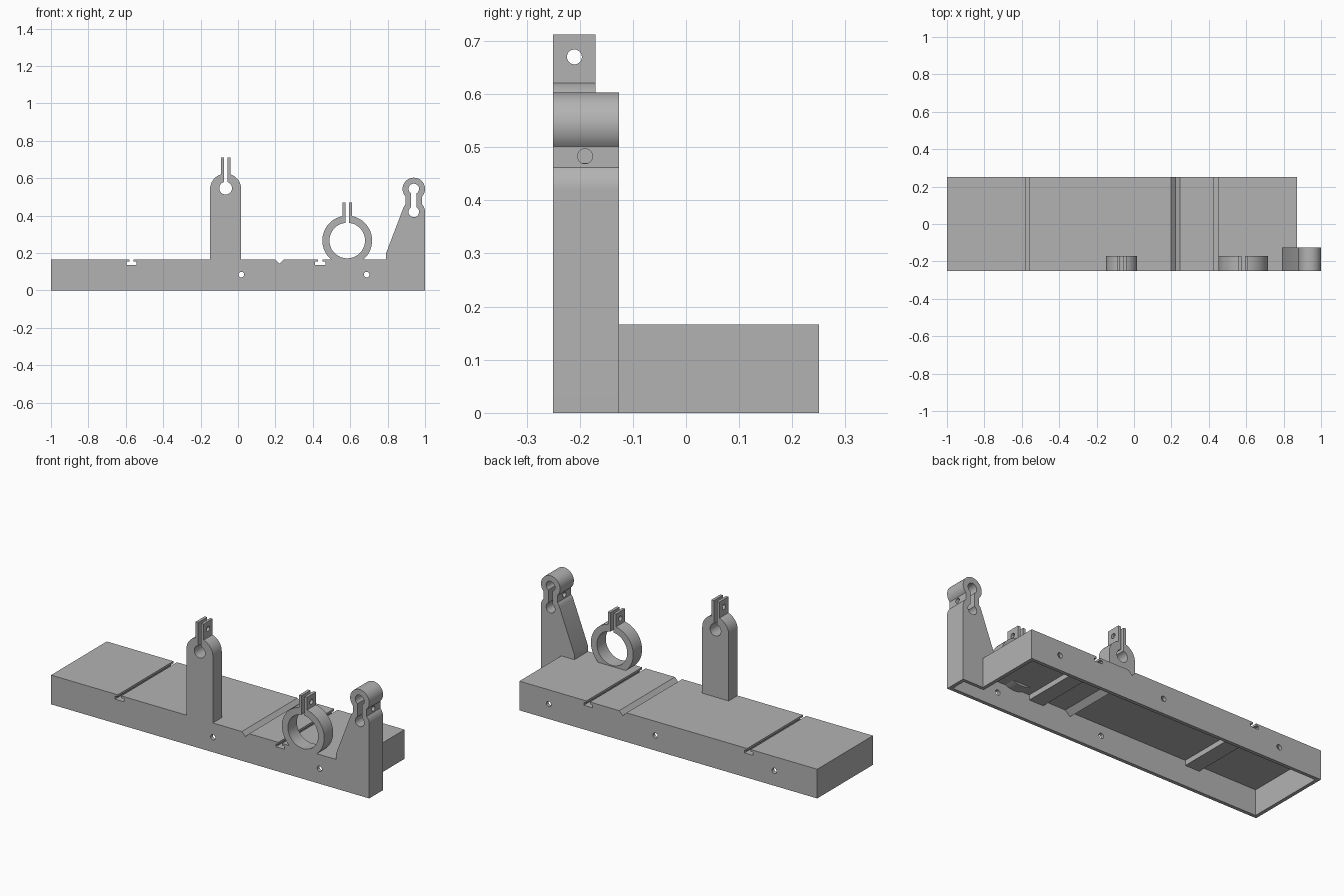
import bpy, bmesh
from math import sin, cos, asin, radians, degrees

if "Cube" in bpy.data.objects:
    bpy.data.objects.remove(bpy.data.objects["Cube"])

grey = bpy.data.materials.new("plain_grey")
grey.use_nodes = True
colour = (0.45, 0.45, 0.45, 1)
grey.diffuse_color = colour
grey.node_tree.nodes["Principled BSDF"].inputs["Base Color"].default_value = colour

FRONT, BACK, WALL = -0.25, 0.25, 0.02
TOP = 0.166


def arc(cx, cz, r, start, end, steps=40):
    """Points on an arc in the xz plane, angles in degrees."""
    angles = [radians(start + (end - start) * i / steps) for i in range(steps + 1)]
    return [(cx + r * cos(a), cz + r * sin(a)) for a in angles]


def extrude(name, points, low, high, axis="y"):
    """Extrude a closed profile along y (points are x, z) or x (points are y, z)."""
    place = (lambda p, d: (p[0], d, p[1])) if axis == "y" else (lambda p, d: (d, p[0], p[1]))
    bm = bmesh.new()
    near = [bm.verts.new(place(p, low)) for p in points]
    far = [bm.verts.new(place(p, high)) for p in points]
    bm.faces.new(near)
    bm.faces.new(far[::-1])
    n = len(points)
    for i in range(n):
        j = (i + 1) % n
        bm.faces.new((near[j], near[i], far[i], far[j]))
    bmesh.ops.recalc_face_normals(bm, faces=bm.faces)
    mesh = bpy.data.meshes.new(name)
    bm.to_mesh(mesh)
    bm.free()
    mesh.materials.append(grey)
    obj = bpy.data.objects.new(name, mesh)
    bpy.context.collection.objects.link(obj)
    return obj


def bore(x, z, r, low, high, axis="y"):
    return extrude("bore_cutter", arc(x, z, r, 0, 348.75, 31), low, high, axis)


def activate(obj):
    bpy.ops.object.select_all(action="DESELECT")
    obj.select_set(True)
    bpy.context.view_layer.objects.active = obj


def cut(obj, *cutters):
    activate(obj)
    for cutter in cutters:
        cutter.hide_render = True
        mod = obj.modifiers.new("cut", "BOOLEAN")
        mod.operation, mod.solver, mod.object = "DIFFERENCE", "EXACT", cutter
        bpy.ops.object.modifier_apply(modifier=mod.name)
        bpy.data.objects.remove(cutter)


def smooth(obj):
    activate(obj)
    bpy.ops.object.shade_smooth_by_angle(angle=radians(30))


def t_slot(x, top, neck, wide, ceiling, floor):
    """Profile of a T slot, from left to right."""
    left = [(-neck, top), (-neck, ceiling), (-wide, ceiling), (-wide, floor)]
    return [(x + a, z) for a, z in left] + [(x - a, z) for a, z in left[::-1]]


def rib(x, top, half, floor):
    return [(x - half, top), (x - half, floor), (x + half, floor), (x + half, top)]


def box(x0, x1, z0, z1):
    return [(x0, z0), (x1, z0), (x1, z1), (x0, z1)]


# Hollow base with two T slots and a V groove across its deck
slots, groove = (-0.57, 0.44), 0.222
deck = t_slot(slots[0], TOP, 0.011, 0.027, 0.154, 0.137)
deck += [(groove - 0.023, TOP), (groove, 0.143), (groove + 0.023, TOP)]
deck += t_slot(slots[1], TOP, 0.011, 0.027, 0.154, 0.137)
base = extrude("base", [(-1, 0), (-1, TOP)] + deck + [(0.872, TOP), (0.872, 0)], FRONT, BACK)

inner = TOP - WALL
under = rib(slots[0], inner, 0.045, 0.117)
under += [(groove - 0.03, inner), (groove, 0.118), (groove + 0.03, inner)]
under += rib(slots[1], inner, 0.045, 0.117)
cavity = extrude("cavity_cutter", [(-0.98, -0.1), (-0.98, inner)] + under
                 + [(0.852, inner), (0.852, -0.1)], FRONT + WALL, BACK - WALL)
cut(base, cavity,
    bore(0.018, 0.085, 0.015, -0.3, 0.3),
    bore(0.688, 0.085, 0.015, -0.3, 0.3),
    bore(-0.73, 0.085, 0.015, 0.2, 0.3),
    extrude("passage_cutter", box(0.83, 0.9, -0.1, inner), FRONT + WALL, -0.145))
smooth(base)


def clamp_top(cx, tab_top, hole_z, hole_r, tab=0.025, slit=0.009):
    """Right tab, round clamp hole and left tab in one run."""
    b = degrees(asin(slit / hole_r))
    return ([(cx + tab, tab_top), (cx + slit, tab_top)]
            + arc(cx, hole_z, hole_r, 90 - b, b - 270, 64)
            + [(cx - slit, tab_top), (cx - tab, tab_top)])


# Upright pillar with a split clamp
CLAMP_BACK = -0.17
px, pz, pr = -0.066, 0.542, 0.083
a = degrees(asin(0.025 / pr))
pillar = extrude("pillar", [(px - pr, TOP), (px + pr, TOP)]
                 + arc(px, pz, pr, 0, 90 - a, 20)
                 + clamp_top(px, 0.712, 0.547, 0.034)
                 + arc(px, pz, pr, 90 + a, 180, 20), FRONT, CLAMP_BACK)
cut(pillar, bore(-0.21, 0.67, 0.014, px - 0.1, px + 0.1, "x"))
smooth(pillar)

# Split ring clamp sunk into the deck
rx, rz, rr = 0.584, 0.267, 0.133
a = degrees(asin(0.025 / rr))
ring = extrude("ring_clamp", arc(rx, rz, rr, 90 + a, 450 - a, 72)
               + clamp_top(rx, 0.47, rz, 0.095), FRONT, CLAMP_BACK)
cut(ring, bore(-0.21, 0.43, 0.014, rx - 0.1, rx + 0.1, "x"))
smooth(ring)

# End bracket with a waisted head
hx, low_z, high_z, hr, TOWER_BACK = 0.94, 0.42, 0.543, 0.06, -0.126
waist = 44
bracket = extrude("end_bracket", [(0.79, TOP), (0.872, TOP), (0.872, 0), (1, 0)]
                  + arc(hx, low_z, hr, 0, waist, 12)
                  + arc(hx, high_z, hr, -waist, 180 + waist, 48)
                  + arc(hx, low_z, hr, 180 - waist, 162, 8)
                  + [(0.79, 0.195)], FRONT, TOWER_BACK)
keyhole = extrude("keyhole_cutter", arc(hx, low_z, 0.028, 120, 420, 32)
                  + arc(hx, high_z, 0.028, -60, 240, 32), -0.3, 0)
cut(bracket, keyhole,
    bore(-0.19, 0.483, 0.014, 0.8, 1.1, "x"),
    extrude("hollow_cutter", box(0.86, 0.98, -0.1, inner), FRONT + WALL, -0.145))
smooth(bracket)
